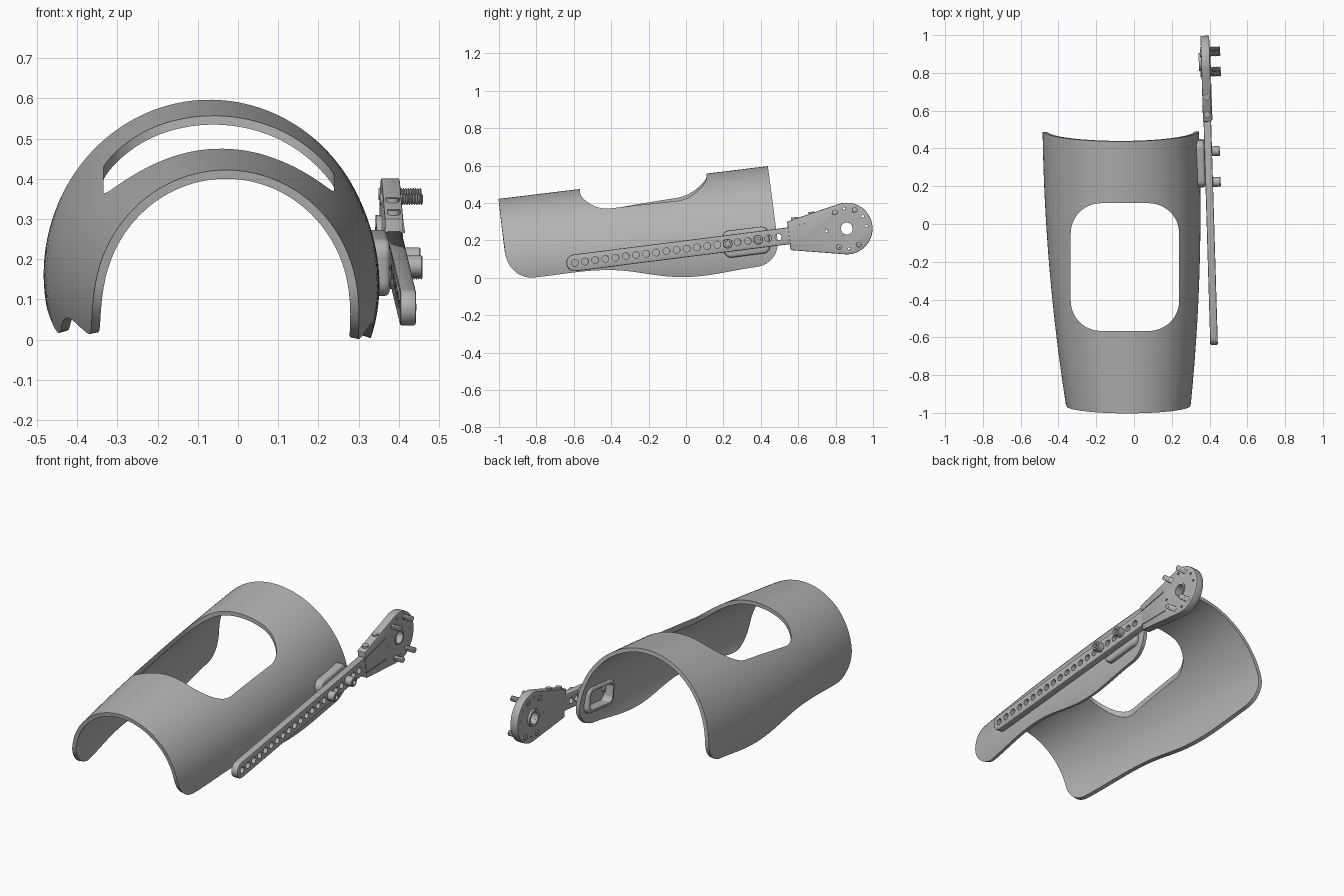
import bpy, bmesh
from math import sin, cos, pi, sqrt, asin, radians
from mathutils import Matrix, Vector

if "Cube" in bpy.data.objects:
    bpy.data.objects.remove(bpy.data.objects["Cube"])

grey = bpy.data.materials.new("mid grey")
grey.use_nodes = True
grey.diffuse_color = (0.45, 0.45, 0.45, 1)
grey.node_tree.nodes["Principled BSDF"].inputs["Base Color"].default_value = grey.diffuse_color

# Brace frame: local x is outward, y runs along the strut, z is up
along = Vector((-0.03, 1, 0.126)).normalized()
out = Vector((1, 0.03, 0)).normalized()
up = out.cross(along).normalized()
out = along.cross(up)
BRACE = Matrix((out, along, up)).transposed().to_4x4()
BRACE.translation = (0.4225, -0.595, 0.08)
UPRIGHT = Matrix(((0, 1, 0), (0, 0, 1), (1, 0, 0))).to_4x4()
HUB = 1.466
PITCH = 0.0549


def make(name, bm, frame=None):
    bmesh.ops.recalc_face_normals(bm, faces=bm.faces)
    if frame:
        bm.transform(frame)
    mesh = bpy.data.meshes.new(name)
    bm.to_mesh(mesh)
    bm.free()
    mesh.materials.append(grey)
    ob = bpy.data.objects.new(name, mesh)
    bpy.context.collection.objects.link(ob)
    return ob


def extrude(bm, outline, x0, x1):
    face = bm.faces.new([bm.verts.new((x0, a, b)) for a, b in outline])
    res = bmesh.ops.extrude_face_region(bm, geom=[face])
    verts = [g for g in res["geom"] if isinstance(g, bmesh.types.BMVert)]
    bmesh.ops.translate(bm, verts=verts, vec=(x1 - x0, 0, 0))


def prism(name, outline, x0, x1, frame=BRACE):
    bm = bmesh.new()
    extrude(bm, outline, x0, x1)
    return make(name, bm, frame)


def arc(a, b, r, start, end, n=12):
    angles = [radians(start + (end - start) * i / n) for i in range(n + 1)]
    return [(a + r * cos(t), b + r * sin(t)) for t in angles]


def rounded(a, b, ha, hb, r):
    corners = [(1, 1, 0), (-1, 1, 90), (-1, -1, 180), (1, -1, 270)]
    return [p for i, j, t in corners
            for p in arc(a + i * (ha - r), b + j * (hb - r), r, t, t + 90)]


def lathe(name, profile, a, b, n=20):
    """Spin (x, radius) points about the outward axis; the profile is a closed loop."""
    bm = bmesh.new()
    rings = [[bm.verts.new((x, a + r * cos(2 * pi * k / n), b + r * sin(2 * pi * k / n)))
              for k in range(n)] for x, r in profile]
    for i, ring in enumerate(rings):
        nxt = rings[(i + 1) % len(rings)]
        for k in range(n):
            m = (k + 1) % n
            bm.faces.new((ring[k], ring[m], nxt[m], nxt[k]))
    return make(name, bm, BRACE)


def drill(name, holes, x0=-0.1, x1=0.1):
    bm = bmesh.new()
    for a, b, r in holes:
        extrude(bm, arc(a, b, r, 0, 345, 23), x0, x1)
    return make(name, bm, BRACE)


def bake(ob):
    graph = bpy.context.evaluated_depsgraph_get()
    mesh = bpy.data.meshes.new_from_object(ob.evaluated_get(graph))
    ob.modifiers.clear()
    ob.data = mesh


def cut(ob, cutter, keep=False):
    mod = ob.modifiers.new("cut", "BOOLEAN")
    mod.operation, mod.solver, mod.object = "DIFFERENCE", "EXACT", cutter
    bake(ob)
    if not keep:
        bpy.data.objects.remove(cutter)


def bevel(ob, width, segments=2):
    mod = ob.modifiers.new("bevel", "BEVEL")
    mod.width, mod.segments, mod.angle_limit = width, segments, radians(50)
    bake(ob)


# Tapered half-tube shell with a wavy lower edge and rounded corners
def lower_edge(s):
    knots = [(-1, 0), (-0.46, 0.045), (-0.09, 0.01), (0.44, 0.07)]
    z = 0
    for (s0, z0), (s1, z1) in zip(knots, knots[1:]):
        if s0 <= s <= s1 + 1e-6:
            z = z0 + (z1 - z0) * (1 - cos(pi * (s - s0) / (s1 - s0))) / 2
    R = 0.13
    gap = max(0, R - min(s + 1, 0.44 - s))
    return z + R - sqrt(max(0, R * R - gap * gap))


bm = bmesh.new()
ROWS, COLS = 56, 72
grid = []
for i in range(ROWS + 1):
    s = -0.28 - 0.72 * cos(pi * i / ROWS)
    cx, cz, top = -0.03 - 0.028 * (s + 1), 0.08 + 0.0556 * (s + 1), 0.4 + 0.1215 * (s + 1)
    rx, rz = 0.388 + 0.03 * s - 0.05 * s * s, top - cz
    low = lower_edge(s)
    a0, a1 = asin((low - cz) / rz), pi - asin((low + 0.012 - cz) / rz)
    row = []
    for j in range(COLS + 1):
        t = a0 + (a1 - a0) * j / COLS
        z = cz + rz * sin(t)
        row.append(bm.verts.new((cx + rx * cos(t), s + 0.13 * (top - z), z)))
    grid.append(row)
for r0, r1 in zip(grid, grid[1:]):
    for j in range(COLS):
        bm.faces.new((r0[j], r0[j + 1], r1[j + 1], r1[j]))
shell = make("shell", bm)
inward = shell.data.polygons[ROWS * COLS // 2].normal.z < 0
solid = shell.modifiers.new("wall", "SOLIDIFY")
solid.thickness, solid.offset = 0.022, 1 if inward else -1
bake(shell)
cut(shell, prism("window_cutter", rounded(-0.048, -0.228, 0.287, 0.338, 0.16), 0.25, 0.8, UPRIGHT))

# Hollow mounting boss between shell and strut
boss = prism("mounting_boss", rounded(0.925, -0.005, 0.125, 0.072, 0.04), -0.095, -0.02)
bevel(boss, 0.014, 3)
pocket = prism("pocket_cutter", rounded(0.925, -0.005, 0.105, 0.052, 0.03), -0.2, -0.04)
cut(shell, pocket, keep=True)
cut(boss, pocket)

# Perforated strut
strut = prism("strut", arc(0, 0, 0.045, 90, 270, 20) + [(1.17, -0.045), (1.17, 0.045)], -0.02, 0.02)
bevel(strut, 0.006)
cut(strut, drill("strut_drill", [(PITCH * k, 0, 0.018) for k in range(21)]))

# Fan-shaped hinge plate
plate = prism("hinge_plate", [(1.155, 0.077), (1.155, -0.077)] + arc(HUB, 0, 0.138, -99, 99, 40),
              -0.023, 0.023)
bevel(plate, 0.004)
small = [(HUB + 0.108 * cos(radians(t)), 0.108 * sin(radians(t)), 0.007) for t in (0, 30, 90, -90, 180)]
cut(plate, drill("plate_drill", [(HUB, 0, 0.034)] + small))

# Hub rings on both faces
lathe("hub_ring_inner", [(-0.036, 0.034), (-0.036, 0.047), (-0.02, 0.047), (-0.02, 0.034)], HUB, 0, 32)
lathe("hub_ring_outer", [(0.02, 0.032), (0.027, 0.032), (0.027, 0.042), (0.02, 0.042)], HUB, 0, 32)

# Threaded hinge screws
for k, t in enumerate((60, 120, -60, -120)):
    thread = [(-0.028, 0.001), (-0.028, 0.015), (0.024, 0.015)]
    for i in range(9):
        thread += [(0.025 + 0.006 * i, 0.011), (0.028 + 0.006 * i, 0.015)]
    thread += [(0.079, 0.01), (0.079, 0.001)]
    lathe(f"hinge_screw_{k + 1}", thread, HUB + 0.108 * cos(radians(t)), 0.108 * sin(radians(t)), 16)

# Socket-head bolts fixing the strut to the boss
for k, n in enumerate((15, 18)):
    lathe(f"strut_bolt_{k + 1}",
          [(-0.05, 0.001), (-0.05, 0.016), (0.02, 0.016), (0.02, 0.026), (0.058, 0.026),
           (0.061, 0.023), (0.061, 0.013), (0.04, 0.013), (0.04, 0.001)], n * PITCH, 0)

# Slim ribs and small edge bushings on the hinge plate
for side, name in ((1, "upper"), (-1, "lower")):
    prism(f"{name}_rib", [(1.16, side * 0.040), (1.34, side * 0.058),
                          (1.34, side * 0.063), (1.16, side * 0.046)], 0.02, 0.027)
for k, u in enumerate((1.195, 1.29)):
    w = 0.077 + 0.055 * (u - 1.155) / 0.29
    bm = bmesh.new()
    bmesh.ops.create_cone(bm, cap_ends=True, segments=16, radius1=0.017, radius2=0.017, depth=0.03,
                          matrix=Matrix.Translation((0, u, w - 0.005)))
    make(f"edge_bushing_{k + 1}", bm, BRACE)

# Smooth rounded surfaces, keeping edges sharp
bpy.ops.object.select_all(action="DESELECT")
for ob in bpy.context.collection.objects:
    if ob.type == "MESH" and grey.name in ob.data.materials:
        ob.select_set(True)
        bpy.context.view_layer.objects.active = ob
bpy.ops.object.shade_smooth_by_angle(angle=radians(35))
